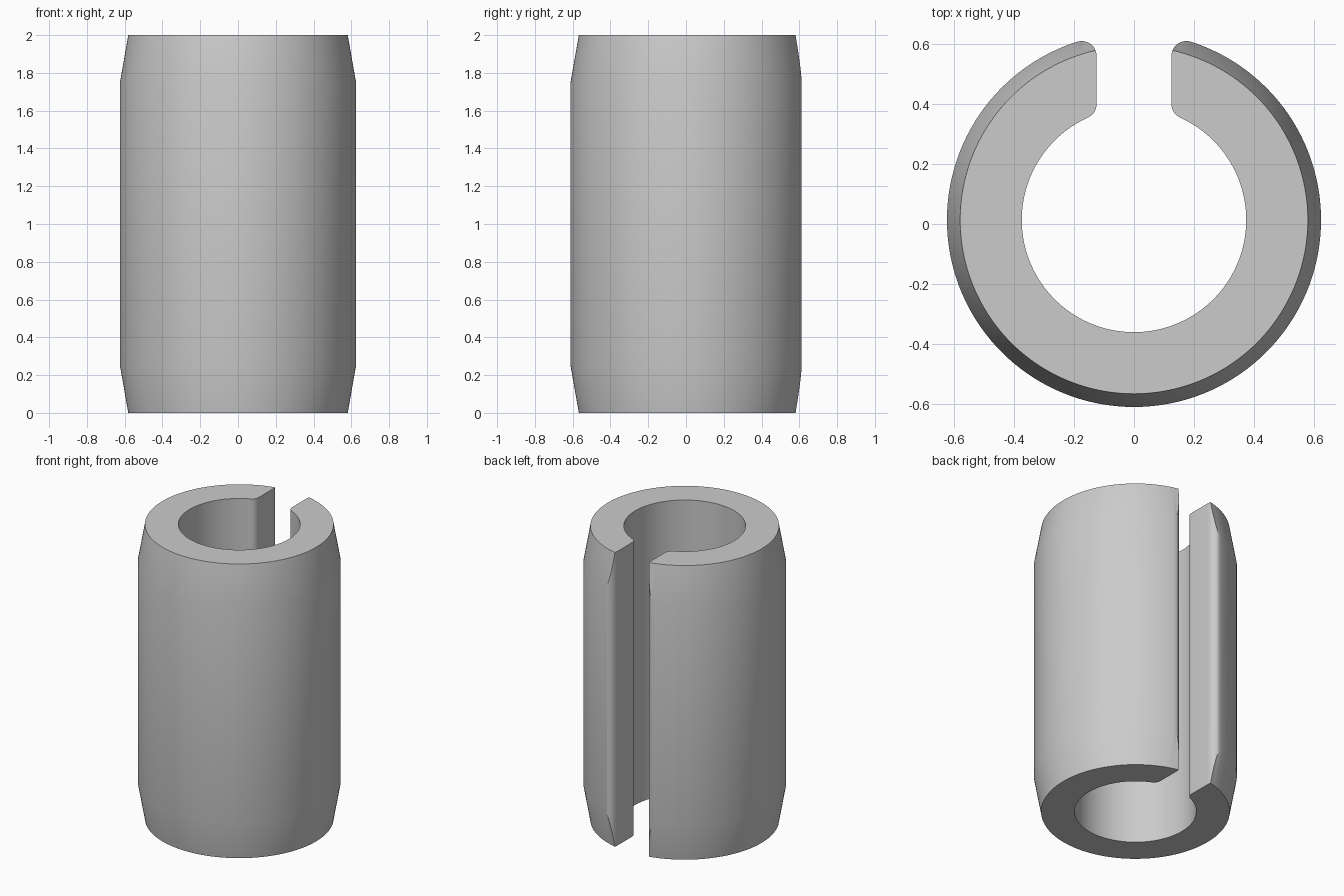
import bpy
import bmesh
from math import sin, cos, pi, radians, tan, atan2, sqrt

cube = bpy.data.objects.get("Cube")
if cube:
    bpy.data.objects.remove(cube)

HEIGHT = 2.0
OUTER, INNER = 0.625, 0.375
SLOT = 0.125            # half width of the slot
FILLET = 0.05
CHAMFER = 0.25          # height of each tapered end
SLOPE = tan(radians(10))
CENTRE_Y = 0.0136       # the slot makes the bounds uneven front to back


def arc(cx, cy, radius, start, end, steps):
    return [(cx + radius * cos(start + (end - start) * i / steps),
             cy + radius * sin(start + (end - start) * i / steps))
            for i in range(steps + 1)]


def make_object(name, bm):
    bmesh.ops.recalc_face_normals(bm, faces=bm.faces)
    mesh = bpy.data.meshes.new(name)
    bm.to_mesh(mesh)
    bm.free()
    obj = bpy.data.objects.new(name, mesh)
    obj.location.y = CENTRE_Y
    bpy.context.collection.objects.link(obj)
    return obj


# Half of the C-shaped section: outer wall, rounded slot lips, bore
fx = SLOT + FILLET
outer_y = sqrt((OUTER - FILLET) ** 2 - fx ** 2)
inner_y = sqrt((INNER + FILLET) ** 2 - fx ** 2)
a_out, a_in = atan2(outer_y, fx), atan2(inner_y, fx)
half = arc(0, 0, OUTER, -pi / 2, a_out, 110)
half += arc(fx, outer_y, FILLET, a_out, pi, 12)[1:]
half += arc(fx, inner_y, FILLET, pi, pi + a_in, 10)
half += arc(0, 0, INNER, a_in, -pi / 2, 80)[1:]
section = half + [(-x, y) for x, y in reversed(half[1:-1])]

# Slotted sleeve: extrude the section
bm = bmesh.new()
base = bm.faces.new([bm.verts.new((x, y, 0)) for x, y in section])
top = bmesh.ops.extrude_face_region(bm, geom=[base], use_keep_orig=True)
bmesh.ops.translate(bm, vec=(0, 0, HEIGHT),
                    verts=[v for v in top["geom"] if isinstance(v, bmesh.types.BMVert)])
sleeve = make_object("slotted_sleeve", bm)

# Double cone that tapers both ends
bm = bmesh.new()
rings = []
for z in (-0.1, HEIGHT / 2, HEIGHT + 0.1):
    depth = min(z, HEIGHT - z)
    r = OUTER + (depth - CHAMFER) * SLOPE
    rings.append([bm.verts.new((x, y, z)) for x, y in arc(0, 0, r, 0, 2 * pi, 256)[:-1]])
for low, high in zip(rings, rings[1:]):
    for i in range(len(low)):
        bm.faces.new((low[i - 1], low[i], high[i], high[i - 1]))
bm.faces.new(rings[0])
bm.faces.new(rings[-1])
cutter = make_object("taper_cutter", bm)
cutter.hide_render = True

taper = sleeve.modifiers.new("taper", "BOOLEAN")
taper.operation = "INTERSECT"
taper.solver = "EXACT"
taper.object = cutter

bpy.ops.object.select_all(action="DESELECT")
sleeve.select_set(True)
bpy.context.view_layer.objects.active = sleeve
bpy.ops.object.modifier_apply(modifier=taper.name)
bpy.data.objects.remove(cutter)

# Plain grey metal
grey = bpy.data.materials.new("light_grey")
grey.use_nodes = True
colour = (0.6, 0.6, 0.6, 1)
grey.diffuse_color = colour
grey.node_tree.nodes["Principled BSDF"].inputs["Base Color"].default_value = colour
sleeve.data.materials.clear()
sleeve.data.materials.append(grey)
for face in sleeve.data.polygons:
    face.material_index = 0

bpy.ops.object.shade_smooth_by_angle(angle=radians(30))
